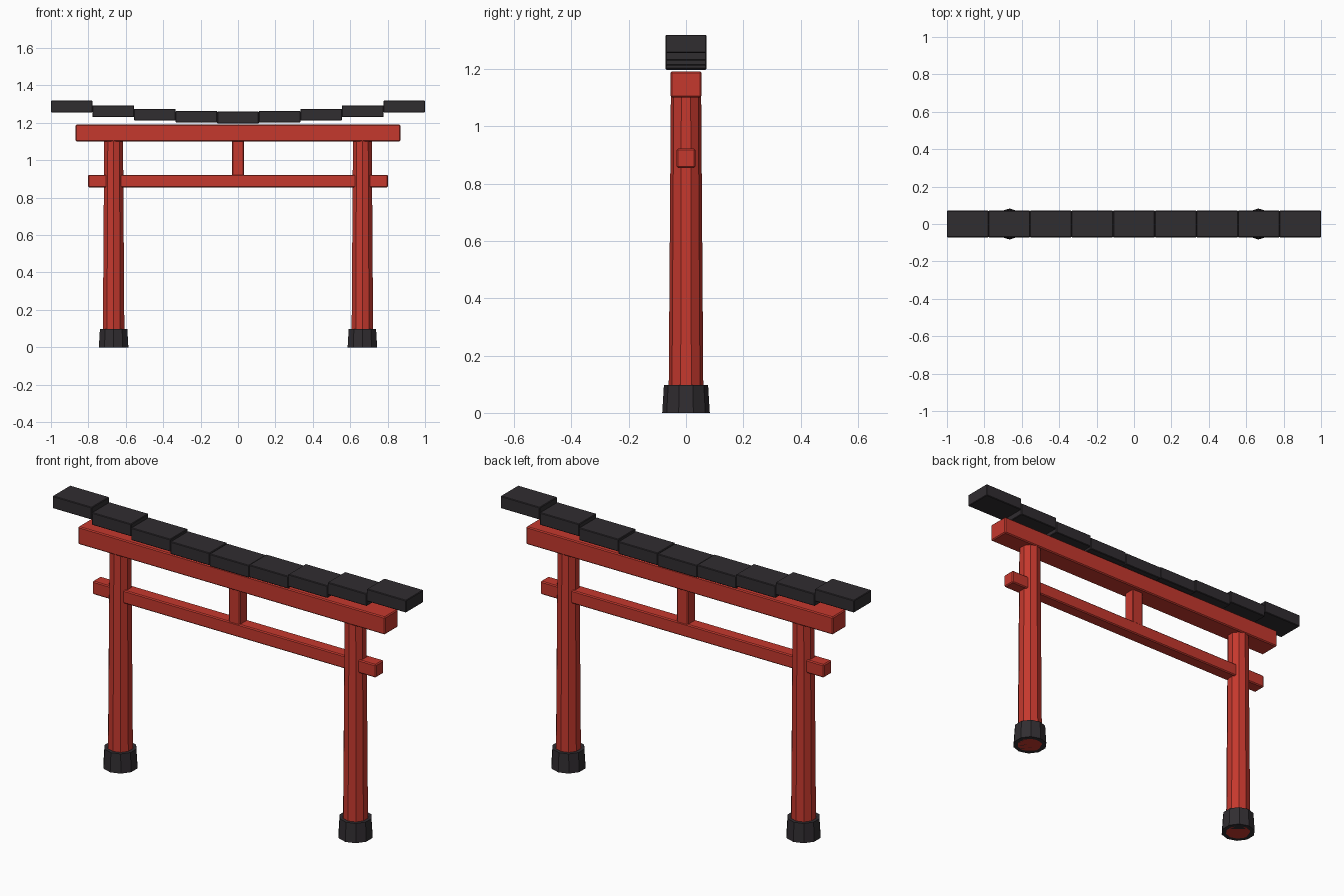
import bpy

if "Cube" in bpy.data.objects:
    bpy.data.objects.remove(bpy.data.objects["Cube"])

SIDES = 10


def material(name, rgb):
    m = bpy.data.materials.new(name)
    m.diffuse_color = (*rgb, 1)
    m.use_nodes = True
    m.node_tree.nodes["Principled BSDF"].inputs["Base Color"].default_value = m.diffuse_color
    return m


red = material("red_paint", (0.56, 0.04, 0.027))
black = material("black_tile", (0.03, 0.026, 0.03))


def box(name, x, z0, z1, half_x, half_y, mat, bevel=0.005):
    bpy.ops.mesh.primitive_cube_add(size=2, location=(x, 0, (z0 + z1) / 2))
    ob = bpy.context.object
    ob.name = name
    ob.scale = (half_x, half_y, (z1 - z0) / 2)
    bpy.ops.object.transform_apply(location=False, rotation=False, scale=True)
    mod = ob.modifiers.new("edge_chamfer", 'BEVEL')
    mod.width = bevel
    mod.segments = 1
    ob.data.materials.append(mat)
    return ob


def taper(name, x, z0, z1, r0, r1, mat):
    bpy.ops.mesh.primitive_cone_add(vertices=SIDES, radius1=r0, radius2=r1,
                                    depth=z1 - z0, location=(x, 0, (z0 + z1) / 2))
    ob = bpy.context.object
    ob.name = name
    ob.data.materials.append(mat)
    return ob


# Pillars with dark footings
for side, x in (("left", -0.665), ("right", 0.665)):
    taper(side + "_pillar", x, 0, 1.105, 0.061, 0.053, red)
    taper(side + "_footing", x, 0, 0.098, 0.083, 0.077, black)

# Crossbeams and the central strut
box("upper_beam", 0, 1.101, 1.191, 0.868, 0.054, red)
box("lower_beam", 0, 0.855, 0.922, 0.802, 0.033, red)
box("center_strut", 0, 0.915, 1.107, 0.032, 0.03, red)

# Roof blocks rising toward both ends along a parabola
COUNT = 9
for i in range(COUNT):
    t = (i - 4) / 4
    z = 1.197 + 0.059 * t * t
    box(f"roof_block_{i + 1}", t * 8 / COUNT, z, z + 0.063,
        1 / COUNT, 0.071, black, 0.003)
